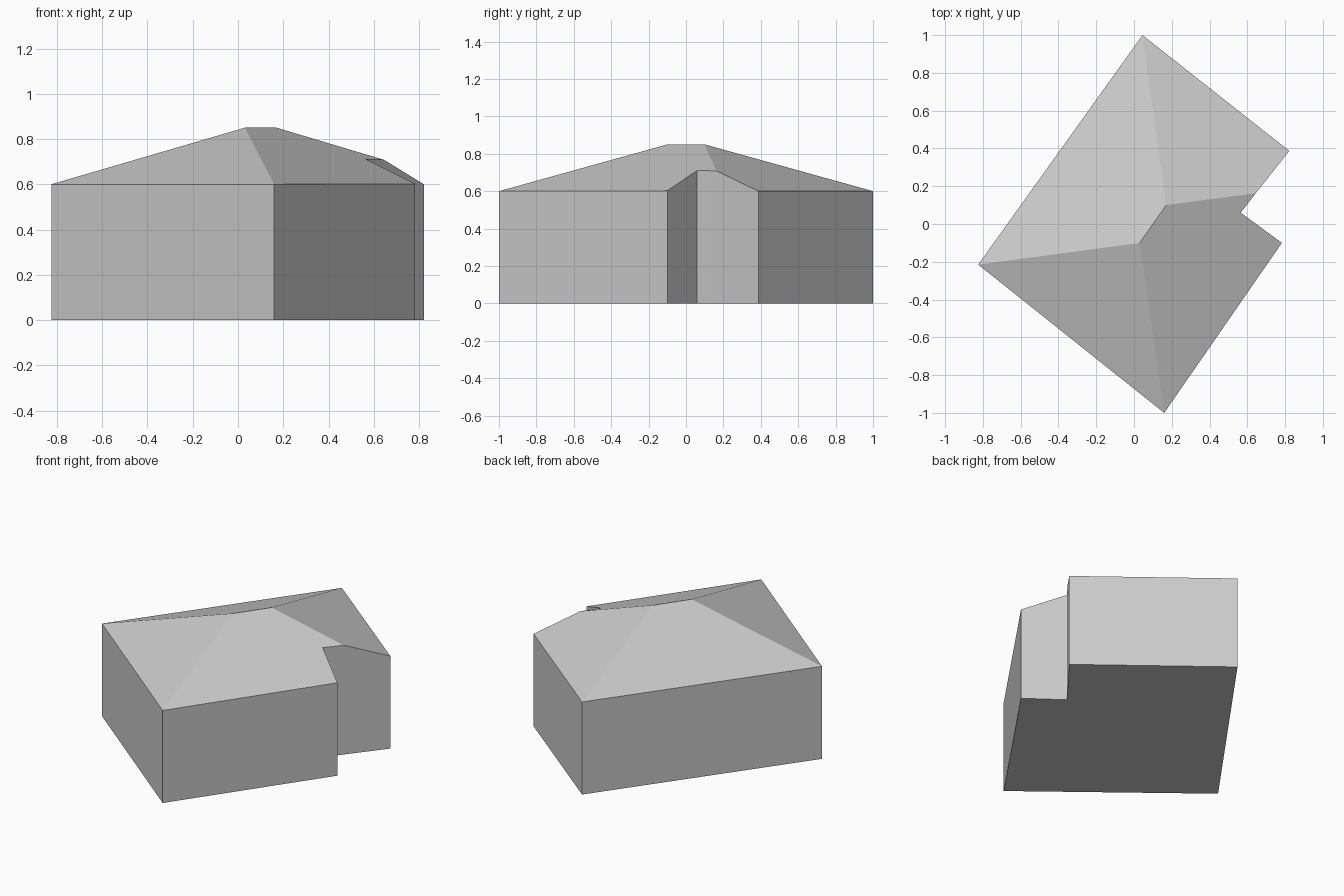
import bpy
import bmesh
from mathutils import Vector

cube = bpy.data.objects.get("Cube")
if cube:
    bpy.data.objects.remove(cube, do_unlink=True)

# One plain grey for the whole building
grey = bpy.data.materials.new("plain_grey")
grey.use_nodes = True
colour = (0.6, 0.6, 0.6, 1)
grey.diffuse_color = colour
grey.node_tree.nodes["Principled BSDF"].inputs["Base Color"].default_value = colour

EAVE, RIDGE = 0.6, 0.85

# Footprint corners, counter-clockwise, with a notch cut from the right corner
west, south = (-0.825, -0.215), (0.16, -1.0)
notch_a, notch_in, notch_b = (0.783, -0.1), (0.565, 0.06), (0.822, 0.387)
north = (0.045, 1.0)
hip_cut = (0.645, 0.163)   # where the right hip meets the notch wall

ridge_s = Vector((0.03, -0.1, RIDGE))
ridge_n = Vector((0.17, 0.1, RIDGE))


def slope_height(point):
    """Height of the right-hand roof slope above a plan point."""
    eave = Vector((*south, EAVE))
    n = (ridge_s - eave).cross(ridge_n - eave)
    return eave.z - (n.x * (point[0] - eave.x) + n.y * (point[1] - eave.y)) / n.z


bm = bmesh.new()
plan = [west, south, notch_a, notch_in, hip_cut, notch_b, north]
on_slope = {notch_a, notch_in, hip_cut}
low = [bm.verts.new((*p, 0)) for p in plan]
top = [bm.verts.new((*p, slope_height(p) if p in on_slope else EAVE)) for p in plan]
rs, rn = bm.verts.new(ridge_s), bm.verts.new(ridge_n)

# Floor and walls
bm.faces.new(low[::-1])
for i in range(len(plan)):
    j = (i + 1) % len(plan)
    bm.faces.new((low[i], low[j], top[j], top[i]))

# Four hipped roof slopes
w, s, na, ni, hc, nb, n = top
for loop in ((w, s, rs), (s, na, ni, hc, rn, rs), (hc, nb, n, rn), (n, w, rs, rn)):
    bm.faces.new(loop)
bmesh.ops.recalc_face_normals(bm, faces=bm.faces)

mesh = bpy.data.meshes.new("hipped_roof_building")
bm.to_mesh(mesh)
bm.free()
mesh.materials.append(grey)
building = bpy.data.objects.new("hipped_roof_building", mesh)
bpy.context.collection.objects.link(building)
